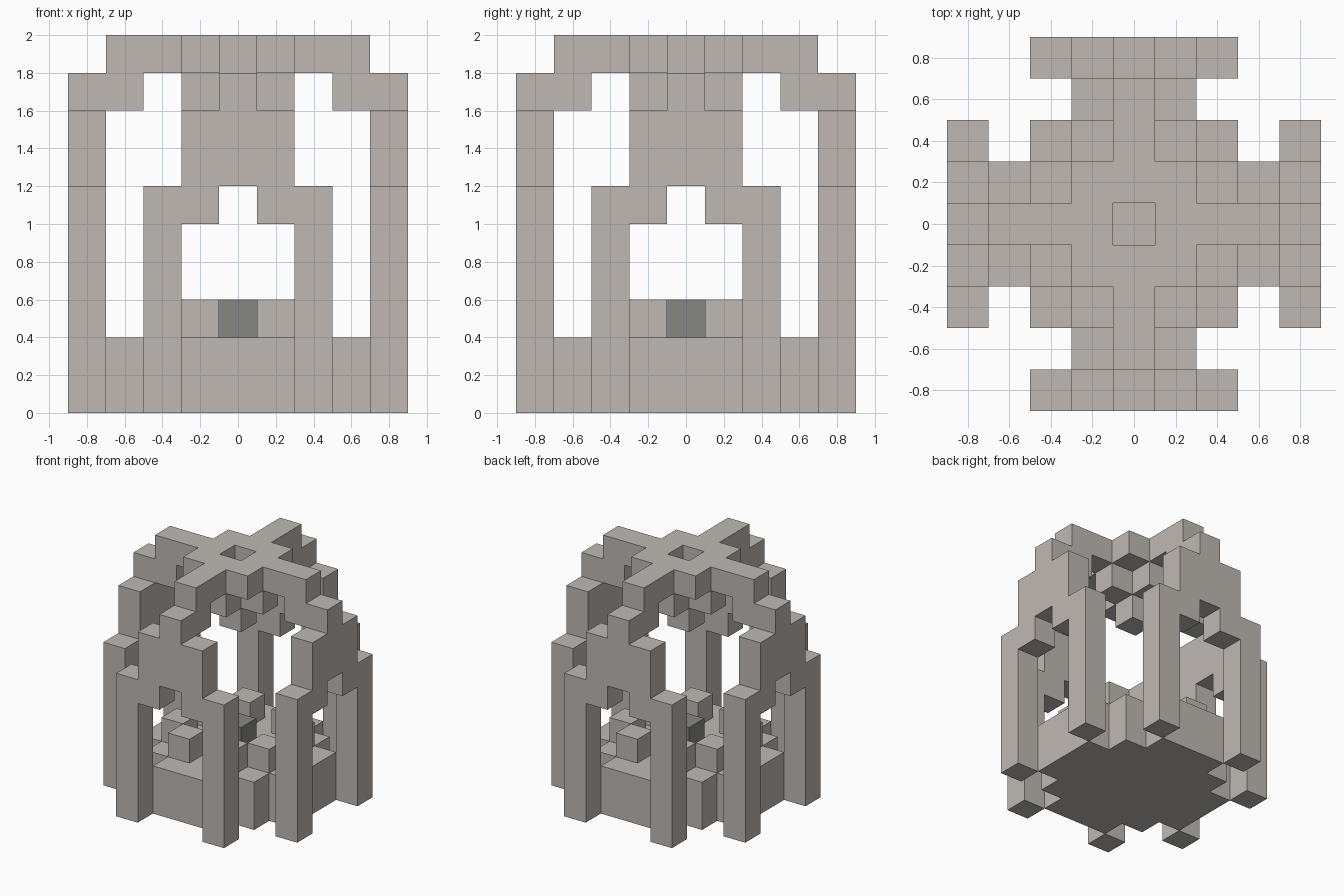
import bpy, bmesh, math
from mathutils import Vector

cube = bpy.data.objects.get("Cube")
if cube:
    bpy.data.objects.remove(cube, do_unlink=True)

UNIT = 0.2  # edge of one block


def material(name, color):
    mat = bpy.data.materials.new(name)
    mat.use_nodes = True
    mat.diffuse_color = (*color, 1)
    mat.node_tree.nodes["Principled BSDF"].inputs["Base Color"].default_value = (*color, 1)
    return mat


stone = material("warm grey stone", (0.52, 0.485, 0.455))
dark = material("dark grey stone", (0.24, 0.24, 0.235))


def box(xs, ys, zs):
    """Cells of a block; each range is inclusive."""
    return {(x, y, z) for x in range(xs[0], xs[1] + 1)
            for y in range(ys[0], ys[1] + 1) for z in range(zs[0], zs[1] + 1)}


def turned(cells, quarter):
    for _ in range(quarter):
        cells = {(-y, x, z) for x, y, z in cells}
    return cells


def all_sides(cells):
    return set().union(*(turned(cells, q) for q in range(4)))


parts = {}

# Stepped floor slab
parts["base"] = (box((-2, 2), (-2, 2), (0, 1)) | all_sides(box((3, 3), (-1, 1), (0, 1))), stone)

# Arches with legs, one per side, and the roof rib that rises from each
arch = (box((4, 4), (-2, -2), (0, 5)) | box((4, 4), (2, 2), (0, 5))
        | box((4, 4), (-1, -1), (5, 7)) | box((4, 4), (1, 1), (5, 7))
        | box((4, 4), (0, 0), (6, 8)))
rib = box((3, 3), (0, 0), (8, 9)) | box((2, 2), (0, 0), (9, 9))
for q, side in enumerate(("left", "back", "right", "front")):
    parts[side + "_arch"] = (turned(arch, q), stone)
    parts[side + "_roof_rib"] = (turned(rib, q), stone)

# Roof crown with an open centre and a hanging boss
parts["roof_crown"] = (box((-1, 1), (-1, 1), (9, 9)) - {(0, 0, 9)}, stone)
parts["roof_boss"] = (all_sides({(1, 0, 8)}) | {(0, 0, 8), (0, 0, 7)}, stone)

# Loose blocks on the floor around the dark centre stone
parts["floor_blocks"] = (all_sides({(2, 1, 2), (2, -1, 2)}), stone)
parts["centre_stone"] = ({(0, 0, 2)}, dark)

filled = set().union(*(cells for cells, _ in parts.values()))


def build(name, cells, mat):
    """Skin the cells with only the faces that are exposed."""
    bm = bmesh.new()
    for cell in sorted(cells):
        for axis in range(3):
            for sign in (-1, 1):
                near = list(cell)
                near[axis] += sign
                if tuple(near) in filled:
                    continue
                n, u, v = Vector(), Vector(), Vector()
                n[axis] = sign / 2
                u[(axis + 1) % 3] = 0.5
                v[(axis + 2) % 3] = sign / 2
                mid = Vector(cell) + Vector((0, 0, 0.5)) + n
                bm.faces.new([bm.verts.new((mid + c) * UNIT)
                              for c in (-u - v, u - v, u + v, -u + v)])
    bmesh.ops.remove_doubles(bm, verts=bm.verts[:], dist=0.001)
    bmesh.ops.dissolve_limit(bm, angle_limit=math.radians(1),
                             verts=bm.verts[:], edges=bm.edges[:])
    mesh = bpy.data.meshes.new(name)
    bm.to_mesh(mesh)
    bm.free()
    mesh.materials.append(mat)
    bpy.context.collection.objects.link(bpy.data.objects.new(name, mesh))


for name, (cells, mat) in parts.items():
    build(name, cells, mat)
